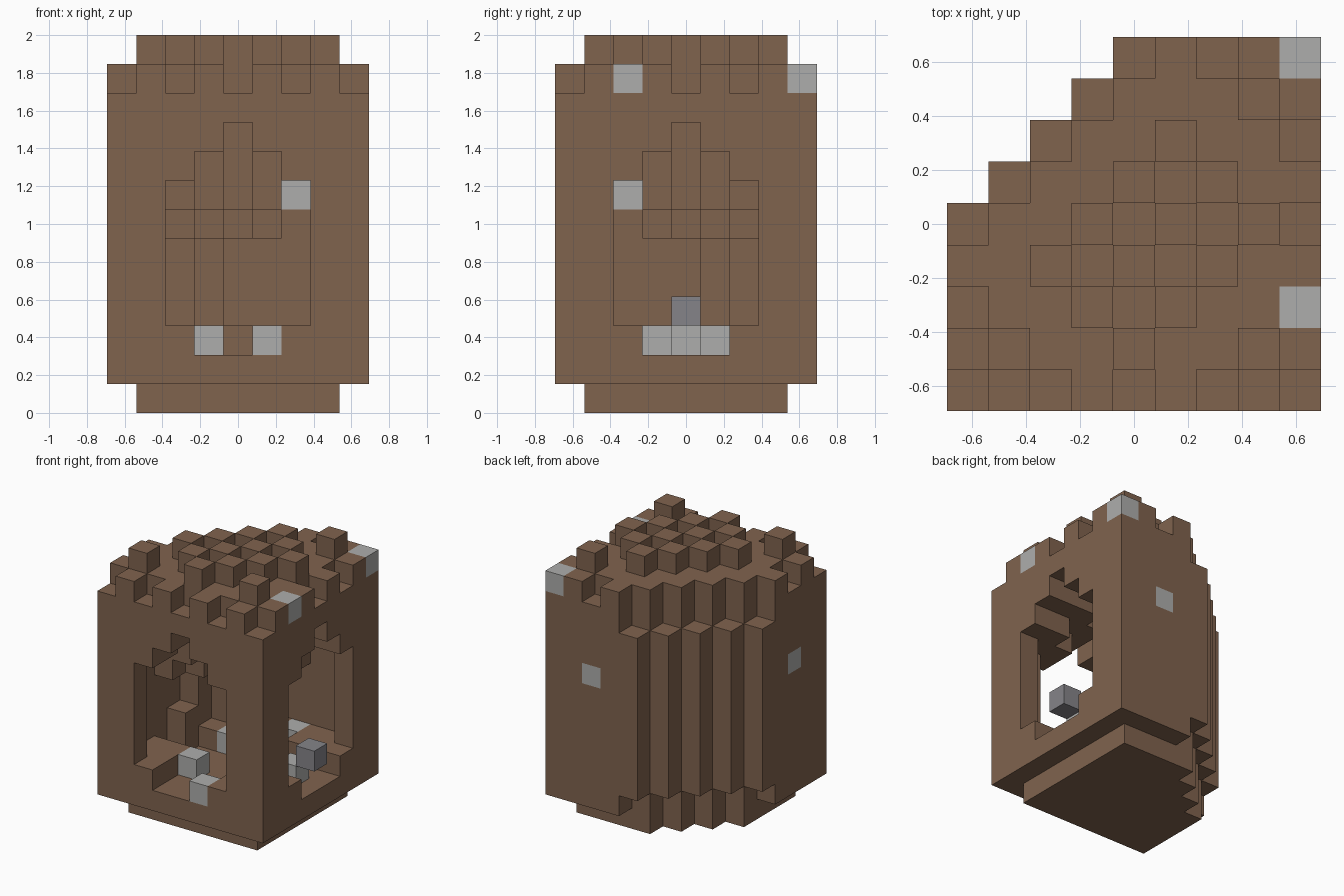
import bpy, bmesh
from mathutils import Vector

if "Cube" in bpy.data.objects:
    bpy.data.objects.remove(bpy.data.objects["Cube"], do_unlink=True)

N, TALL = 9, 13
S = 2 / TALL
DIRS = [Vector(d) for d in ((1, 0, 0), (-1, 0, 0), (0, 1, 0), (0, -1, 0), (0, 0, 1), (0, 0, -1))]


def material(name, rgb):
    m = bpy.data.materials.new(name)
    m.use_nodes = True
    m.diffuse_color = (*rgb, 1)
    m.node_tree.nodes["Principled BSDF"].inputs["Base Color"].default_value = (*rgb, 1)
    return m


brown = material("brown", (0.216, 0.125, 0.076))
light_grey = material("light grey", (0.423, 0.423, 0.413))
dark_grey = material("dark grey", (0.235, 0.231, 0.25))


def box(i0, i1, j0, j1, k0, k1):
    """All cells in inclusive ranges."""
    return {(i, j, k) for i in range(i0, i1 + 1)
            for j in range(j0, j1 + 1) for k in range(k0, k1 + 1)}


def mirrored(cells):
    """Add the reflection across the corner diagonal."""
    return cells | {(8 - j, 8 - i, k) for i, j, k in cells}


def block_object(name, cells, everything, mat):
    """Skin a group of cells, leaving out faces shared with any other cell."""
    bm = bmesh.new()
    for c in sorted(cells):
        mid = Vector(c) + Vector((0.5, 0.5, 0.5))
        for d in DIRS:
            if tuple(int(a + b) for a, b in zip(c, d)) in everything:
                continue
            u = Vector((d.y, d.z, d.x))
            v = d.cross(u)
            corners = [mid + (d + a * u + b * v) / 2
                       for a, b in ((-1, -1), (1, -1), (1, 1), (-1, 1))]
            bm.faces.new([bm.verts.new(((p.x - N / 2) * S, (p.y - N / 2) * S, p.z * S))
                          for p in corners])
    bmesh.ops.remove_doubles(bm, verts=bm.verts, dist=0.001)
    mesh = bpy.data.meshes.new(name)
    bm.to_mesh(mesh)
    bm.free()
    mesh.materials.append(mat)
    bpy.context.collection.objects.link(bpy.data.objects.new(name, mesh))


# Base plinth, set in by one block
base = {c for c in box(1, 7, 1, 7, 0, 0) if c[0] - c[1] >= -3}

# Tower mass with a stepped diagonal back; the outermost columns are shorter
walls = {c for c in box(0, 8, 0, 8, 1, 10)
         if c[0] - c[1] >= -3 or (c[0] - c[1] == -4 and 2 <= c[2] <= 9)}

# Arched window profile, run right through the room
window = (box(3, 5, 0, 7, 2, 2) | box(2, 6, 0, 7, 3, 7)
          | box(3, 5, 0, 7, 8, 8) | box(4, 4, 0, 7, 9, 9))
room = box(1, 7, 1, 7, 3, 7) | box(2, 6, 2, 6, 8, 8) | box(3, 5, 3, 5, 9, 9)


def is_open(c):
    """Keep the corbels that step out from the diagonal wall."""
    i, j, k = c
    d = i - j
    if k == 2:
        return d >= -2
    if k <= 5:
        return d >= -3
    if k == 6:
        return d >= -1
    return d >= 0 or (d == -1 and not 2 <= i <= 5)


walls -= {c for c in mirrored(window) | room if is_open(c)}
step = {(1, 4, 3)}

# Roof slab with an alternating rim
roof = {c for c in box(0, 8, 0, 8, 11, 11)
        if c[0] - c[1] >= -3 and (c in box(1, 7, 1, 7, 11, 11) or (c[0] + c[1]) % 2)}

# Diagonal rows of raised roof blocks and three corner blocks
roof_blocks = {(i, i + 1, 12) for i in range(2, 6)}
roof_blocks |= {(i, i - 1, 12) for i in range(3, 7)}
roof_blocks |= {(i, i - 3, 12) for i in range(4, 8)}
roof_blocks |= {(1, 1, 12), (7, 1, 12), (7, 7, 12)}

# Odd pale blocks in roof, walls and floor
pale = {(8, 8, 11), (8, 2, 11), (6, 8, 7), (0, 2, 7)}
loose = {(5, 0, 2), (3, 2, 2), (3, 5, 2), (7, 4, 2), (5, 3, 2), (5, 7, 2)}
dark = {(8, 4, 3)}

parts = [
    ("base", base, brown),
    ("tower_walls", walls, brown),
    ("inner_step", step, brown),
    ("roof", roof, brown),
    ("roof_blocks", roof_blocks, brown),
    ("pale_blocks", pale, light_grey),
    ("floor_stones", loose, light_grey),
    ("sill_stone", dark, dark_grey),
]
special = pale | loose | dark
everything = set().union(*(cells for _, cells, _ in parts))
for name, cells, mat in parts:
    own = cells if mat != brown else cells - special
    block_object(name, own, everything, mat)
